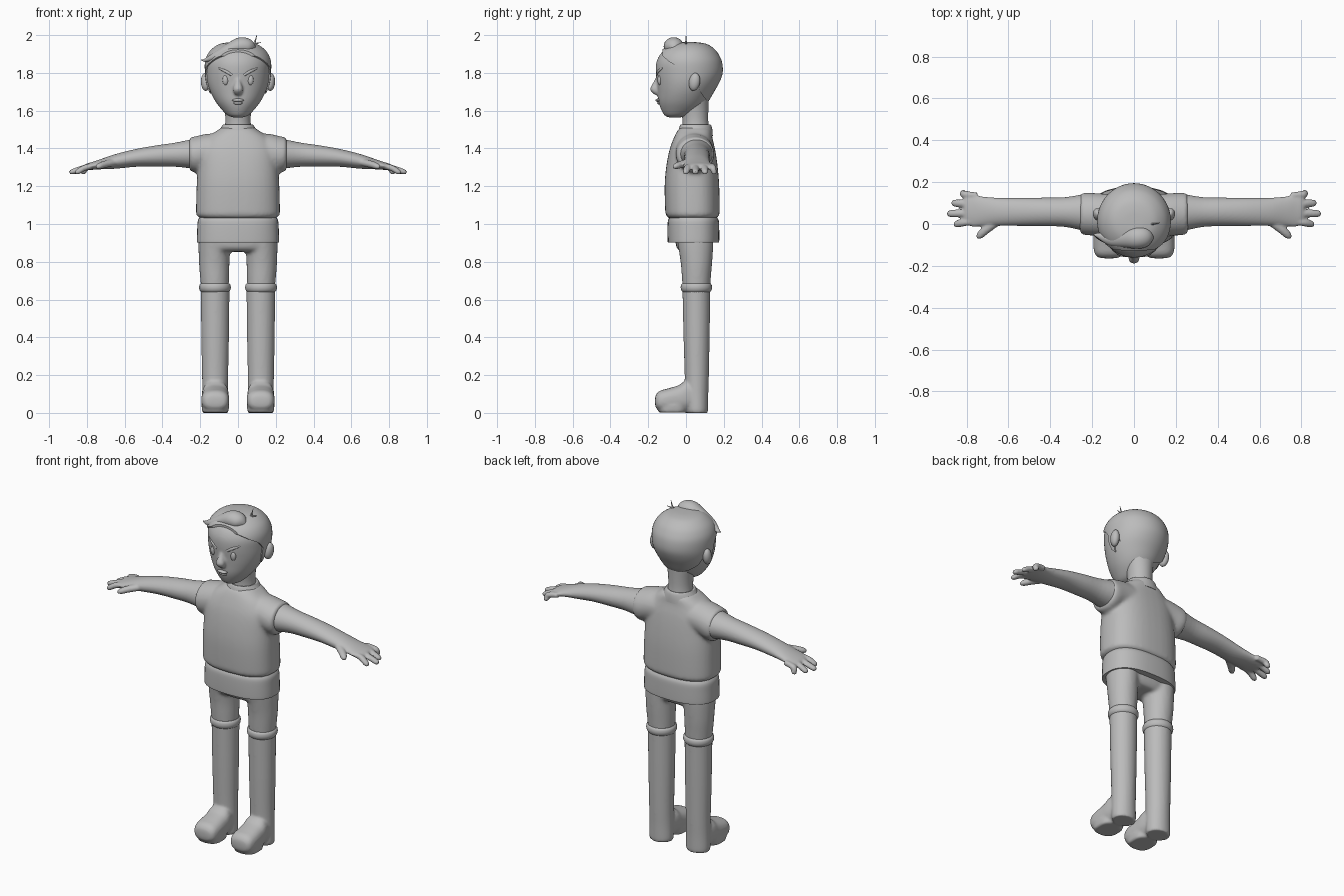
import bpy, bmesh, math
from mathutils import Vector

if "Cube" in bpy.data.objects:
    bpy.data.objects.remove(bpy.data.objects["Cube"])

clay = bpy.data.materials.new("clay_grey")
clay.diffuse_color = (0.5, 0.5, 0.5, 1)
clay.use_nodes = True
clay.node_tree.nodes["Principled BSDF"].inputs["Base Color"].default_value = clay.diffuse_color
X, Y, Z = Vector((1, 0, 0)), Vector((0, 1, 0)), Vector((0, 0, 1))
PLANES = {"x": (Y, Z), "y": (X, Z), "z": (X, Y)}


def add_mesh(name, bm):
    bmesh.ops.recalc_face_normals(bm, faces=bm.faces)
    me = bpy.data.meshes.new(name)
    bm.to_mesh(me)
    bm.free()
    me.materials.append(clay)
    ob = bpy.data.objects.new(name, me)
    bpy.context.collection.objects.link(ob)
    return ob


def activate(ob):
    bpy.ops.object.select_all(action="DESELECT")
    ob.select_set(True)
    bpy.context.view_layer.objects.active = ob


def smooth(ob, angle=40):
    activate(ob)
    bpy.ops.object.shade_smooth_by_angle(angle=math.radians(angle))
    return ob


def refine(secs, steps):
    """Smooth interpolation between sections."""
    secs = [Vector(s) for s in secs]
    out = []
    for i in range(len(secs) - 1):
        p0, p1 = secs[max(i - 1, 0)], secs[i]
        p2, p3 = secs[i + 1], secs[min(i + 2, len(secs) - 1)]
        for k in range(steps):
            t = k / steps
            out.append(p1 + (p2 - p0) * (t / 2)
                       + (p0 * 2 - p1 * 5 + p2 * 4 - p3) * (t * t / 2)
                       + (p1 * 3 - p0 - p2 * 3 + p3) * (t ** 3 / 2))
    return out + [secs[-1]]


def loft(name, secs, axis=None, power=2, n=40, steps=4):
    """Sections (x, y, z, radius_a, radius_b); follows the path if no axis is given."""
    secs = refine(secs, steps)
    bm = bmesh.new()
    rings = []
    for i, s in enumerate(secs):
        c = Vector(s[:3])
        if axis:
            u, v = PLANES[axis]
        else:
            t = Vector(secs[min(i + 1, len(secs) - 1)][:3]) - Vector(secs[max(i - 1, 0)][:3])
            t.normalize()
            u = t.cross(Z if abs(t.z) < 0.9 else Y).normalized()
            v = u.cross(t)
        ring = []
        for k in range(n):
            a = 2 * math.pi * k / n
            ca, sa = math.cos(a), math.sin(a)
            pu = math.copysign(abs(ca) ** (2 / power), ca) * max(s[3], 0.001)
            pv = math.copysign(abs(sa) ** (2 / power), sa) * max(s[4], 0.001)
            ring.append(bm.verts.new(c + u * pu + v * pv))
        rings.append(ring)
    for r, q in zip(rings, rings[1:]):
        for k in range(n):
            bm.faces.new((r[k], r[(k + 1) % n], q[(k + 1) % n], q[k]))
    bm.faces.new(rings[0])
    bm.faces.new(rings[-1])
    return smooth(add_mesh(name, bm))


def ellipsoid(name, loc, radii):
    bm = bmesh.new()
    bmesh.ops.create_uvsphere(bm, u_segments=20, v_segments=12, radius=1)
    for v in bm.verts:
        v.co = Vector(a * b for a, b in zip(v.co, radii)) + Vector(loc)
    return smooth(add_mesh(name, bm), 180)


def fuse(name, parts, voxel, rounds):
    """Blend overlapping parts into one soft surface."""
    activate(parts[0])
    for p in parts:
        p.select_set(True)
    bpy.ops.object.join()
    ob = bpy.context.object
    ob.name = name
    m = ob.modifiers.new("blend", "REMESH")
    m.mode, m.voxel_size = "VOXEL", voxel
    m = ob.modifiers.new("soften", "SMOOTH")
    m.factor, m.iterations = 0.5, rounds
    for mod in ("blend", "soften"):
        bpy.ops.object.modifier_apply(modifier=mod)
    ob.data.materials.clear()
    ob.data.materials.append(clay)
    return smooth(ob, 60)


def upright(name, rows, **kw):
    """Rows of (z, half width, front y, back y), centred on x = 0."""
    return loft(name, [(0, (f + b) / 2, z, w, (b - f) / 2) for z, w, f, b in rows], "z", **kw)


# Head, grown a little for the hair layer
HEAD = [(1.563, .02, -.085, -.04), (1.575, .055, -.113, .02), (1.61, .09, -.133, .075),
        (1.65, .12, -.145, .11), (1.70, .146, -.15, .14), (1.75, .162, -.155, .168),
        (1.80, .168, -.16, .185), (1.85, .168, -.158, .182), (1.89, .155, -.142, .165),
        (1.92, .132, -.115, .142), (1.945, .095, -.075, .105), (1.955, .05, -.03, .06),
        (1.957, .005, .01, .02)]
nose = loft("nose", [(0, -.145, 1.79, .008, .008), (0, -.156, 1.755, .014, .014),
                     (0, -.164, 1.715, .026, .026), (0, -.158, 1.69, .02, .015),
                     (0, -.15, 1.68, .004, .004)], "z", steps=5)
fuse("head", [upright("skull", HEAD, n=64), nose], .007, 3)
upright("neck", [(1.47, .075, -.02, .125), (1.54, .067, -.018, .118), (1.60, .07, -.025, .118),
                 (1.66, .08, -.03, .12)])

# Hair cap trimmed by a side hairline
hair = upright("hair", [(z + (.006 if z > 1.8 else 0), w + .007, f - .007, b + .009)
                        for z, w, f, b in HEAD], n=64)
line = [(-.13, 2.1), (-.125, 1.89), (-.09, 1.86), (-.04, 1.83), (-.012, 1.795), (-.012, 1.75),
        (-.002, 1.705), (.015, 1.69), (.03, 1.74), (.065, 1.74), (.075, 1.70), (.10, 1.665),
        (.13, 1.625), (.3, 1.62), (.3, 2.1)]
bm = bmesh.new()
face = bm.faces.new([bm.verts.new((-.4, y, z)) for y, z in line])
ext = bmesh.ops.extrude_face_region(bm, geom=[face])
bmesh.ops.translate(bm, vec=(.8, 0, 0), verts=[e for e in ext["geom"] if isinstance(e, bmesh.types.BMVert)])
trim = add_mesh("hairline_cutter", bm)
trim.hide_render = True
mod = hair.modifiers.new("trim", "BOOLEAN")
mod.operation, mod.object = "INTERSECT", trim
activate(hair)
bpy.ops.object.modifier_apply(modifier="trim")
bpy.data.objects.remove(trim)
smooth(hair)

# Swept fringe and stray tufts
loft("fringe", [(-.195, -.05, 1.868, .002, .002), (-.17, -.055, 1.868, .013, .010),
                (-.11, -.07, 1.89, .034, .026), (-.04, -.068, 1.924, .045, .036),
                (.015, -.066, 1.942, .052, .046), (.06, -.062, 1.935, .045, .04),
                (.09, -.06, 1.922, .012, .012)], steps=5)
for i, tip in enumerate([(.1, 0, 2.0), (.122, .005, 1.962)]):
    loft(f"hair_tuft_{i}", [(.07, 0, 1.925, .009, .009), (.085, 0, 1.95, .006, .006),
                            (*tip, .001, .001)], n=10)

# Facial features
ellipsoid("mouth", (0, -.146, 1.655), (.031, .016, .009))
ellipsoid("lower_lip", (0, -.141, 1.64), (.024, .012, .008))
for s, side in ((1, "left"), (-1, "right")):
    ellipsoid(f"eye_{side}", (s * .066, -.139, 1.762), (.016, .012, .027))
    loft(f"eyebrow_{side}", [(s * .032, -.155, 1.788, .004, .006), (s * .065, -.147, 1.808, .006, .008),
                             (s * .102, -.123, 1.825, .004, .004)], n=12)
    ear = ellipsoid(f"ear_{side}", (0, 0, 0), (.024, .03, .048))
    ear.location = (s * .172, .045, 1.752)
    ear.rotation_euler = (math.radians(-10), 0, s * math.radians(-15))

# Sweater body with sleeve stubs
body = upright("sweater_trunk", [
    (1.03, .2, -.09, .16), (1.045, .218, -.105, .175), (1.07, .222, -.11, .178),
    (1.20, .219, -.113, .176), (1.30, .213, -.105, .168), (1.39, .205, -.088, .155),
    (1.455, .165, -.065, .14), (1.495, .11, -.045, .135), (1.51, .09, -.03, .12)], power=2.5)
yoke = [(.258, .05, 1.373, .094, .084), (.225, .048, 1.368, .102, .096), (.13, .045, 1.385, .1, .095)]
stubs = loft("sleeve_stubs", yoke + [(-x, *r) for x, *r in reversed(yoke)], "x")
fuse("sweater", [body, stubs], .01, 6)
upright("sweater_hem", [(.903, .216, -.095, .174), (.91, .218, -.097, .176), (.97, .216, -.098, .176),
                        (1.015, .213, -.096, .174), (1.035, .203, -.088, .165)], power=2.5)
upright("collar", [(1.465, .125, -.045, .142), (1.495, .1, -.04, .14), (1.518, .085, -.033, .135),
                   (1.527, .078, -.026, .127), (1.522, .066, -.015, .115)])

# Arms with hands
FINGERS = [(.135, .148, .83), (.095, .1, .872), (.052, .05, .892), (.015, 0, .862)]
for s, side in ((1, "left"), (-1, "right")):
    rows = [(.23, .055, 1.372, .09, .08), (.33, .057, 1.367, .071, .064), (.434, .058, 1.36, .068, .056),
            (.54, .058, 1.35, .067, .047), (.645, .058, 1.332, .067, .039), (.72, .06, 1.318, .071, .028),
            (.77, .064, 1.308, .077, .021), (.80, .07, 1.302, .073, .018), (.815, .07, 1.298, .06, .012)]
    parts = [loft("forearm", [(s * x, *r) for x, *r in rows], "x")]
    for y0, y1, tip in FINGERS:
        parts.append(loft("finger", [(s * .75, y0, 1.309, .015, .015), (s * .81, (y0 + y1) / 2, 1.298, .018, .016),
                                     (s * (tip - .014), y1, 1.276, .017, .014),
                                     (s * tip, y1, 1.27, .007, .006)], n=16))
    parts.append(loft("thumb", [(s * .65, .02, 1.328, .025, .02), (s * .705, -.025, 1.316, .021, .019),
                                (s * .735, -.053, 1.306, .018, .016), (s * .748, -.068, 1.301, .008, .007)], n=16))
    fuse(f"arm_{side}", parts, .006, 3)

# Trousers
thighs = [loft("thigh", [(s * x, y, z, a, b) for z, x, y, a, b in
                         ((.65, .122, .055, .072, .072), (.72, .124, .055, .077, .077),
                          (.80, .126, .055, .081, .084), (.90, .125, .05, .084, .095), (.95, .12, .045, .084, .1))], "z")
          for s in (1, -1)]
hips = upright("hips", [(.853, .17, -.02, .11), (.875, .19, -.05, .13), (.95, .2, -.06, .15)], power=2.5)
fuse("trousers", thighs + [hips], .01, 6)

# Boots with rolled cuffs
for s, side in ((1, "left"), (-1, "right")):
    shaft = loft("boot_shaft", [(s * .121, y, z, a, b) for z, y, a, b in
                                ((0, .058, .066, .057), (.02, .058, .07, .059), (.1, .056, .069, .062),
                                 (.2, .057, .069, .064), (.4, .056, .073, .069), (.665, .055, .076, .074))], "z")
    foot = loft("boot_foot", [(s * .12, y, z, a, b) for y, z, a, b in
                              ((.06, .09, .06, .07), (0, .088, .07, .082), (-.04, .076, .072, .07),
                               (-.1, .067, .074, .061), (-.138, .064, .069, .053), (-.158, .062, .053, .036),
                               (-.164, .062, .025, .015))], "y", power=2.5)
    sole = loft("boot_sole", [(s * .12, -.072, z, a, b) for z, a, b in
                              ((.001, .067, .071), (.02, .071, .077), (.045, .073, .08))], "z", power=2.7)
    fuse(f"boot_{side}", [shaft, foot, sole], .008, 3)
    loft(f"boot_cuff_{side}", [(s * .122, .055, z, a, a - .001) for z, a in
                               ((.638, .071), (.648, .08), (.662, .084), (.677, .082), (.686, .075))], "z")
